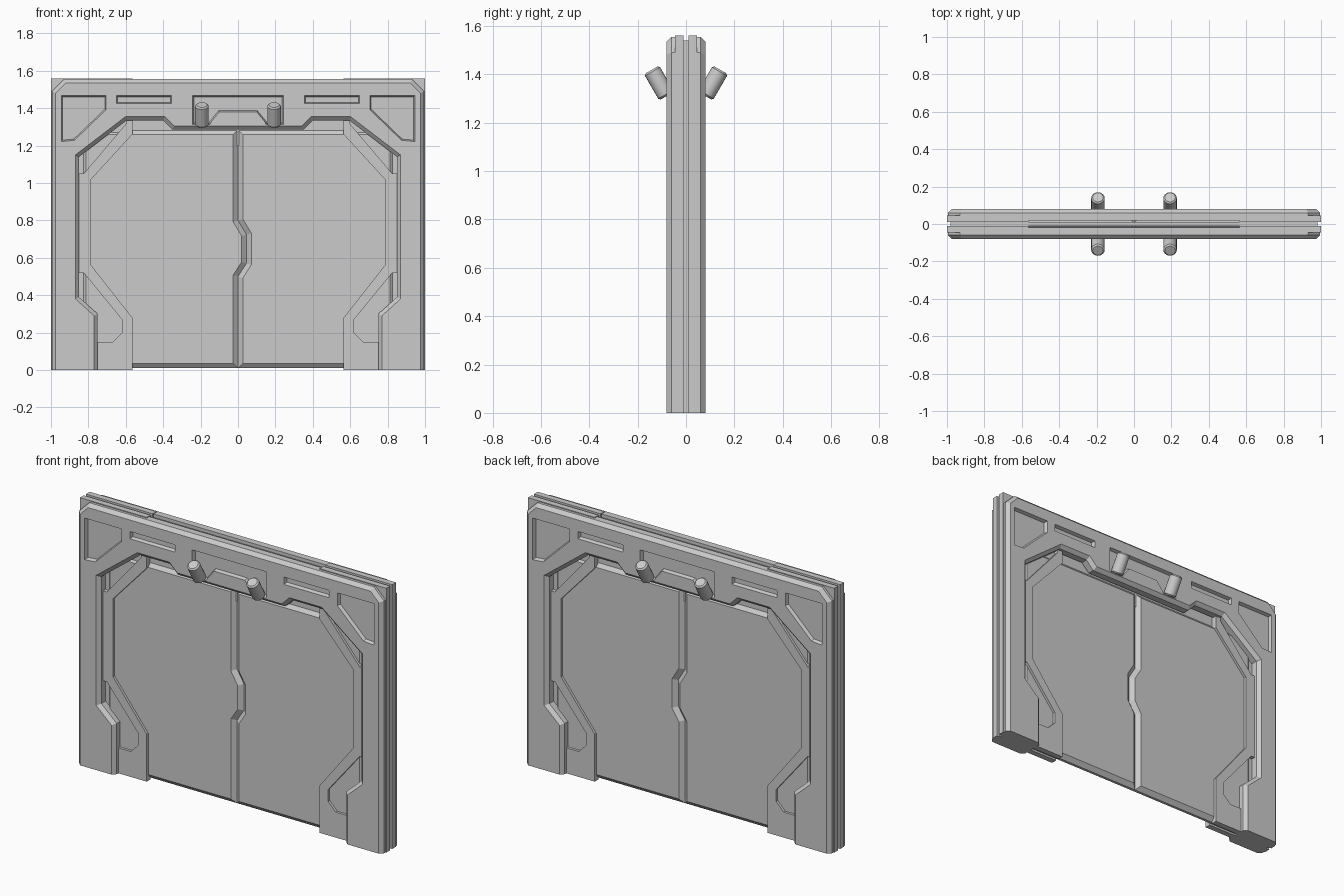
import bpy, bmesh, math
from mathutils import Vector, Matrix

if "Cube" in bpy.data.objects:
    bpy.data.objects.remove(bpy.data.objects["Cube"])


def inset(pts, d):
    """Mitred inward offset of a closed (x, z) outline, kept above the floor."""
    p = [Vector(q) for q in pts]
    n = len(p)
    area = sum(p[i].x * p[(i + 1) % n].y - p[(i + 1) % n].x * p[i].y for i in range(n))
    s = 1 if area > 0 else -1
    out = []
    for i in range(n):
        a = (p[i] - p[i - 1]).normalized()
        b = (p[(i + 1) % n] - p[i]).normalized()
        na, nb = Vector((-a.y, a.x)) * s, Vector((-b.y, b.x)) * s
        q = p[i] + (na + nb) * (d / (1 + na.dot(nb)))
        out.append((q.x, max(q.y, 0.0)))
    return out


def flip(pts):
    return [(-x, z) for x, z in reversed(pts)]


def add_mirror(ob, x=False):
    m = ob.modifiers.new("mirror", 'MIRROR')
    m.use_axis = (x, True, False)
    m.merge_threshold = 0.0005


def link(name, bm):
    me = bpy.data.meshes.new(name)
    bm.to_mesh(me)
    bm.free()
    ob = bpy.data.objects.new(name, me)
    bpy.context.collection.objects.link(ob)
    return ob


def plate(name, outline, stages, holes=(), depth=0.02, slope=0.0, mirror_x=False, back=True):
    """Stack of outlines (y, inset), with recessed pockets in the front face."""
    bm = bmesh.new()

    def ring(pts, y):
        vs = [bm.verts.new((x, y, z)) for x, z in pts]
        es = [bm.edges.new((vs[i - 1], vs[i])) for i in range(len(vs))]
        return vs, es

    def bridge(a, b):
        for i in range(len(a)):
            bm.faces.new((a[i - 1], a[i], b[i], b[i - 1]))

    def cap(edges):
        bmesh.ops.triangle_fill(bm, edges=edges, use_beauty=True, normal=(0, -1, 0))

    rings = [ring(inset(outline, d), y) for y, d in stages]
    front = list(rings[0][1])
    pockets = []
    for h in holes:
        top = ring(h, stages[0][0])
        floor = ring(inset(h, slope), stages[0][0] + depth)
        front += top[1]
        pockets.append((top, floor))
    cap(front)
    for top, floor in pockets:
        cap(floor[1])
        bridge(top[0], floor[0])
    if back:
        cap(rings[-1][1])
    for a, b in zip(rings, rings[1:]):
        bridge(a[0], b[0])
    bmesh.ops.recalc_face_normals(bm, faces=bm.faces)
    bmesh.ops.dissolve_limit(bm, angle_limit=0.01, verts=bm.verts, edges=bm.edges)
    ob = link(name, bm)
    add_mirror(ob, mirror_x)
    return ob


# Outer frame: arch with chamfered rim and recessed panels
half = [(-0.35, 1.285), (-0.40, 1.335), (-0.595, 1.335), (-0.85, 1.14), (-0.85, 0.39),
        (-0.75, 0.30), (-0.75, -0.02), (-0.995, -0.02), (-0.995, 1.49), (-0.93, 1.555)]
corner = [(-0.945, 1.467), (-0.705, 1.467), (-0.705, 1.392), (-0.875, 1.228), (-0.945, 1.222)]
slot = [(-0.65, 1.467), (-0.355, 1.467), (-0.355, 1.424), (-0.65, 1.424)]
centre = [(-0.15, 1.312), (-0.145, 1.325), (-0.10, 1.38)]
centre = [(-0.243, 1.467), (-0.243, 1.312)] + centre
centre = centre + flip(centre)
plate("frame", half + flip(half), [(-0.08, 0.02), (-0.06, 0), (-0.02, 0)],
      [corner, slot, flip(corner), flip(slot), centre], depth=0.02, slope=0.007)

# Inner jambs with pockets tucked beside the frame
jamb = [(-0.565, 0), (-0.565, 0.28), (-0.785, 0.56), (-0.785, 1.02), (-0.565, 1.26),
        (-0.565, 1.56), (-1, 1.56), (-1, 0)]
low_pocket = [(-0.88, 0.52), (-0.825, 0.52), (-0.62, 0.27), (-0.62, 0.20), (-0.67, 0.15), (-0.88, 0.15)]
high_pocket = [(-0.88, 1.05), (-0.825, 1.05), (-0.60, 1.315), (-0.60, 1.36), (-0.88, 1.15)]
plate("jamb", jamb, [(-0.045, 0), (-0.01, 0)], [low_pocket, high_pocket],
      depth=0.025, mirror_x=True)

# Core that closes the gap between the two faces
core = [(-0.75, 1.2), (-0.75, 0), (-0.98, 0), (-0.98, 1.54)]
plate("core", core + flip(core), [(-0.012, 0), (0, 0)], back=False)

# Two sliding door leaves meeting at a stepped seam
seam = [(0, 0.01), (0, 0.50), (0.045, 0.57), (0.045, 0.725), (0, 0.80), (0, 1.285)]
for name, x in (("door_left", -0.84), ("door_right", 0.84)):
    plate(name, seam + [(x, 1.285), (x, 0.01)],
          [(-0.03, 0.026), (-0.008, 0), (0, 0)], back=False)

# Tilted lamp cylinders above the door
bm = bmesh.new()
bmesh.ops.create_cone(bm, cap_ends=True, segments=20, radius1=0.036, radius2=0.036, depth=0.125,
                      matrix=Matrix.Translation((0.193, -0.111, 1.364)) @ Matrix.Rotation(math.radians(30), 4, 'X'))
rims = [e for e in bm.edges if any(len(f.verts) > 4 for f in e.link_faces)]
bmesh.ops.bevel(bm, geom=rims, offset=0.008, segments=1, affect='EDGES', profile=0.5)
lamp = link("lamp", bm)
add_mirror(lamp, True)
bpy.context.view_layer.objects.active = lamp
lamp.select_set(True)
bpy.ops.object.shade_smooth_by_angle(angle=math.radians(30))
